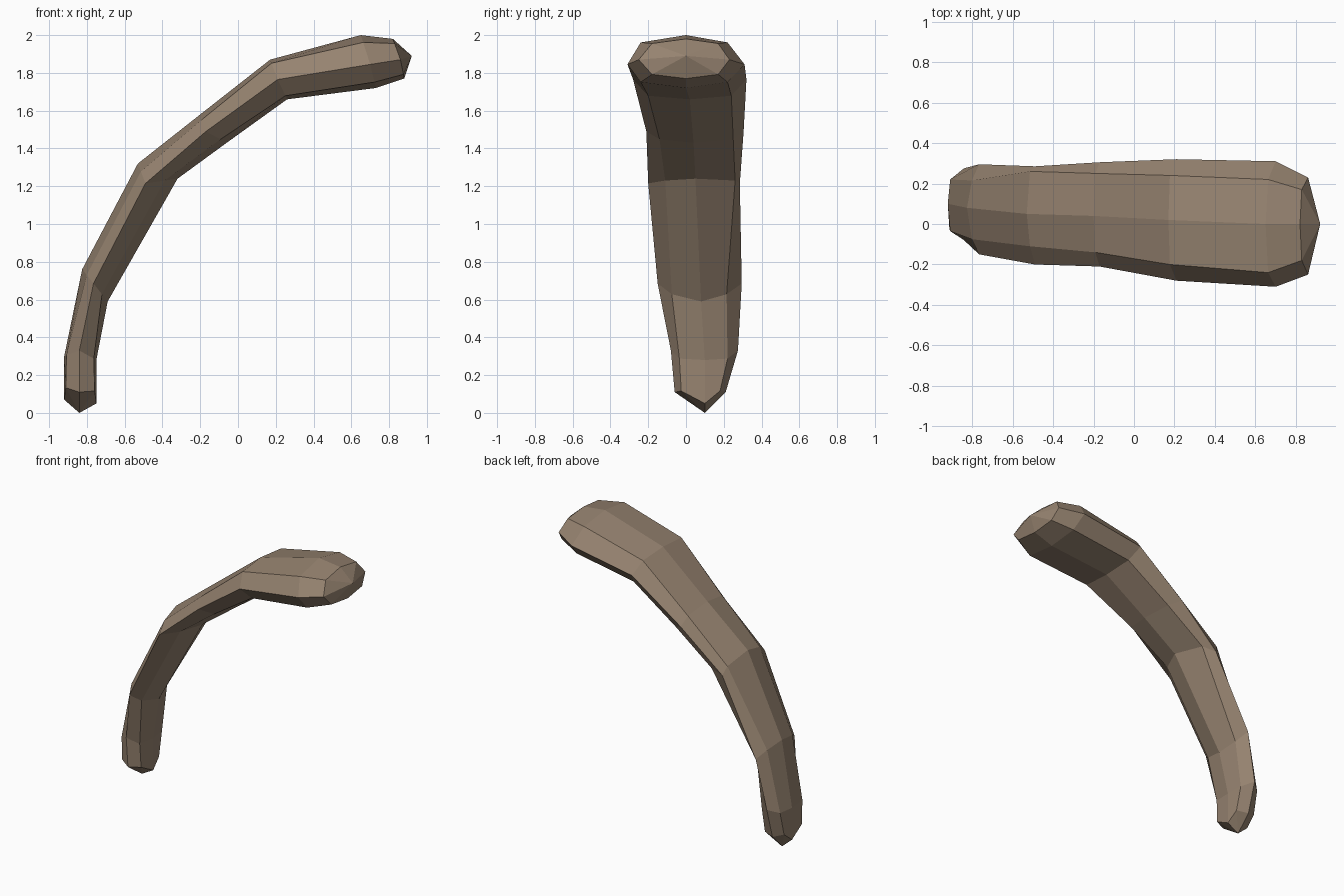
import bpy, bmesh
from mathutils import Vector

if "Cube" in bpy.data.objects:
    bpy.data.objects.remove(bpy.data.objects["Cube"])

# Each ring: outer (x,z), side (x,z), inner (x,z),
# y of front side, front edge, centre, back edge, back side, bevel amount
rings = [
    ((.82, 1.98), (.86, 1.87), (.88, 1.77), (-.25, -.18, 0, .17, .23), .22),
    ((.65, 2.00), (.70, 1.845), (.73, 1.72), (-.31, -.24, 0, .22, .31), .25),
    ((.17, 1.87), (.21, 1.765), (.26, 1.66), (-.28, -.20, .02, .24, .32), .18),
    ((-.20, 1.58), (-.17, 1.49), (-.06, 1.43), (-.21, -.14, .04, .25, .305), .3),
    ((-.53, 1.32), (-.49, 1.215), (-.32, 1.24), (-.20, -.11, .05, .26, .285), .4),
    ((-.825, .76), (-.765, .685), (-.69, .59), (-.15, -.075, .08, .215, .295), .4),
    ((-.92, .30), (-.84, .33), (-.75, .28), (-.08, -.035, .10, .22, .275), .15),
    ((-.92, .07), (-.84, .11), (-.75, .05), (-.06, -.025, .10, .18, .21), .1),
]
lift = [0, 0, 0, 0, 0, 0, 0, .06]   # raised corners on the foot end


def at(p, y, dz=0):
    return Vector((p[0], y, p[1] + dz))


def ring_points(o, s, i, ys, k, dz):
    f, fe, c, be, b = ys
    oe = Vector(o).lerp(Vector(s), k)
    ie = Vector(i).lerp(Vector(s), k)
    return [at(o, c), at(oe, fe, dz), at(s, f), at(ie, fe, dz),
            at(i, c), at(ie, be, dz), at(s, b), at(oe, be, dz)]


mat = bpy.data.materials.new("horn brown")
mat.diffuse_color = (.305, .227, .162, 1)
mat.use_nodes = True
mat.node_tree.nodes["Principled BSDF"].inputs["Base Color"].default_value = mat.diffuse_color

# Curved horn body
bm = bmesh.new()
loops = [[bm.verts.new(p) for p in ring_points(*r, dz)] for r, dz in zip(rings, lift)]
for a, b in zip(loops, loops[1:]):
    for j in range(8):
        n = (j + 1) % 8
        bm.faces.new((a[j], a[n], b[n], b[j]))

# Closed ends: wedge at the head, point at the foot
ends = [(loops[0], (.92, 0, 1.89)), (loops[-1], (-.84, .10, 0))]
for loop, tip in ends:
    t = bm.verts.new(tip)
    for j in range(8):
        bm.faces.new((loop[j], loop[(j + 1) % 8], t))
bmesh.ops.recalc_face_normals(bm, faces=bm.faces)

mesh = bpy.data.meshes.new("curved_horn")
bm.to_mesh(mesh)
bm.free()
mesh.materials.append(mat)
horn = bpy.data.objects.new("curved_horn", mesh)
bpy.context.collection.objects.link(horn)
